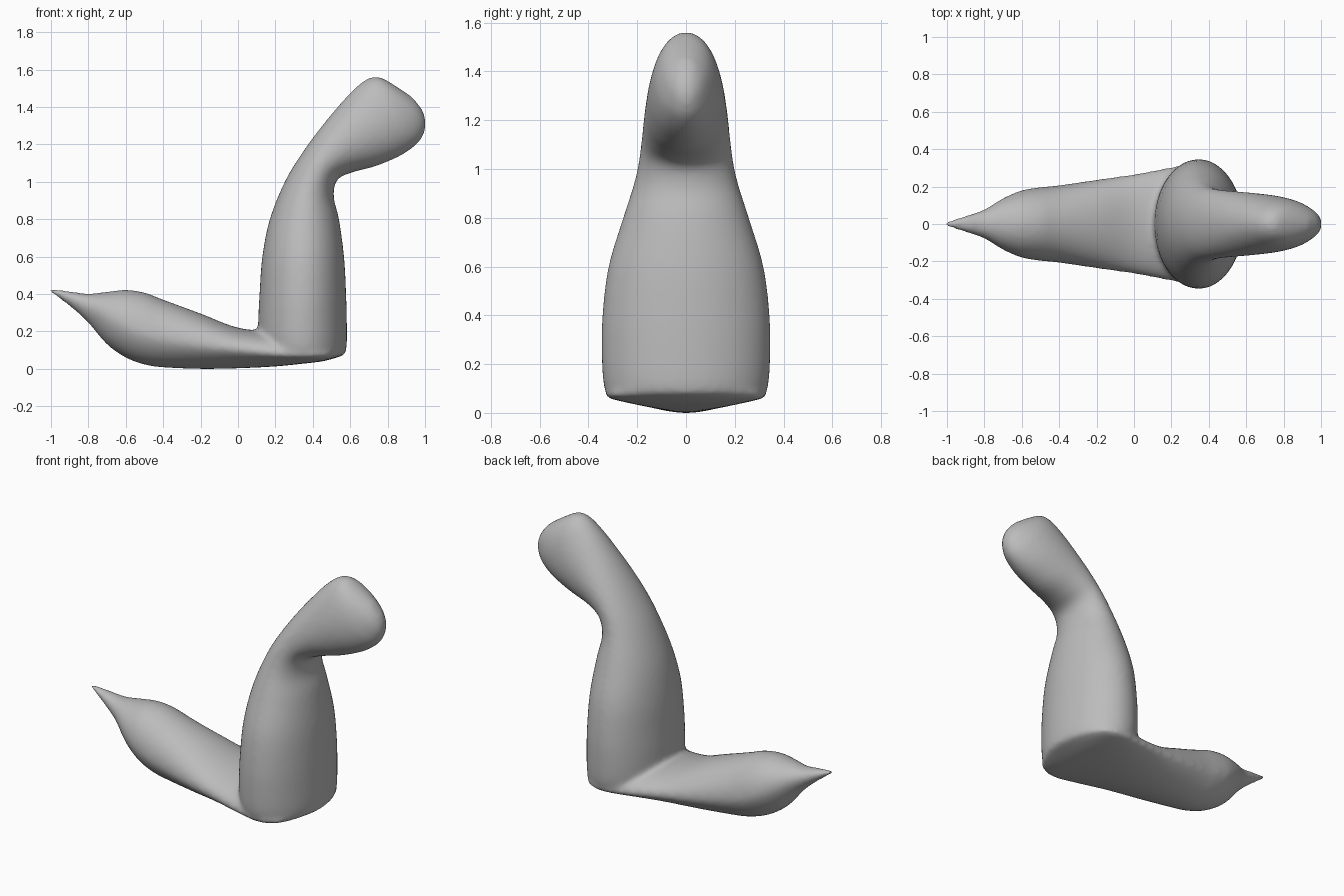
import bpy
import bmesh
import math
from mathutils import Vector

default = bpy.data.objects.get("Cube")
if default:
    bpy.data.objects.remove(default, do_unlink=True)

grey = bpy.data.materials.new("plain grey")
grey.use_nodes = True
COLOUR = (0.5, 0.5, 0.5, 1)
grey.diffuse_color = COLOUR
grey.node_tree.nodes["Principled BSDF"].inputs["Base Color"].default_value = COLOUR


def resample(rows, steps=5):
    """Catmull-Rom interpolation through the rows of section values."""
    rows = [Vector(r) for r in rows]
    out = []
    for i in range(len(rows) - 1):
        a, b = rows[max(i - 1, 0)], rows[i]
        c, d = rows[i + 1], rows[min(i + 2, len(rows) - 1)]
        for s in range(steps):
            t = s / steps
            out.append(b + t / 2 * ((c - a) + t * ((2 * a - 5 * b + 4 * c - d)
                                                  + t * (3 * b - a - 3 * c + d))))
    out.append(rows[-1])
    return out


def loft(bm, rings):
    """Skin a row of closed rings and cap both ends."""
    loops = [[bm.verts.new(p) for p in ring] for ring in rings]
    n = len(loops[0])
    for low, high in zip(loops, loops[1:]):
        for i in range(n):
            j = (i + 1) % n
            bm.faces.new((low[i], low[j], high[j], high[i]))
    bm.faces.new(loops[0][::-1])
    bm.faces.new(loops[-1])


ANGLES = [2 * math.pi * i / 48 for i in range(48)]


def torso_ring(row):
    """Ellipse spanning a back point and a front point."""
    bx, bz, fx, fz, width = row
    back, front = Vector((bx, 0, bz)), Vector((fx, 0, fz))
    mid, half = (back + front) / 2, (front - back) / 2
    return [mid + half * math.cos(a) + Vector((0, width * math.sin(a), 0)) for a in ANGLES]


def tail_ring(row):
    """Domed above its widest line, shallow keel below it."""
    x, bottom, wide, top, width = row
    ring = []
    for a in ANGLES:
        s = math.sin(a)
        z = wide + (top - wide) * s if s > 0 else wide - (wide - bottom) * abs(s) ** 1.25
        ring.append((x, width * math.cos(a), z))
    return ring


# Upright torso, neck and head: back x, back z, front x, front z, half width
TORSO = [
    (.13, .075, .572, .075, .325),
    (.11, .13, .582, .13, .34),
    (.108, .25, .582, .25, .346),
    (.115, .4, .578, .4, .343),
    (.13, .6, .567, .6, .318),
    (.17, .8, .54, .8, .258),
    (.25, 1, .512, .92, .208),
    (.34, 1.15, .53, 1.01, .187),
    (.45, 1.3, .61, 1.05, .176),
    (.55, 1.42, .74, 1.085, .165),
    (.62, 1.495, .87, 1.14, .152),
    (.69, 1.55, .955, 1.2, .132),
    (.755, 1.56, .99, 1.25, .107),
    (.84, 1.515, 1.005, 1.31, .075),
    (.93, 1.455, .99, 1.38, .03),
]

# Tail and base: x, bottom z, widest z, top z, half width
TAIL = [
    (-1.01, .415, .422, .43, .012),
    (-.9, .335, .38, .415, .045),
    (-.8, .245, .335, .402, .078),
    (-.7, .13, .28, .412, .138),
    (-.6, .06, .23, .422, .18),
    (-.5, .023, .19, .408, .197),
    (-.4, .008, .165, .37, .207),
    (-.2, 0, .13, .296, .237),
    (0, .003, .105, .22, .267),
    (.2, .013, .08, .2, .305),
    (.35, .028, .07, .2, .332),
    (.45, .04, .07, .2, .305),
    (.52, .058, .08, .2, .225),
    (.57, .075, .09, .2, .09),
]

bm = bmesh.new()
loft(bm, [torso_ring(r) for r in resample(TORSO)])
loft(bm, [tail_ring(r) for r in resample(TAIL)])
bmesh.ops.recalc_face_normals(bm, faces=bm.faces[:])
mesh = bpy.data.meshes.new("body_with_tail")
bm.to_mesh(mesh)
bm.free()
mesh.materials.append(grey)
body = bpy.data.objects.new("body_with_tail", mesh)
bpy.context.collection.objects.link(body)

# Fuse the two lofts into one skin and soften the joint
remesh = body.modifiers.new("fuse", 'REMESH')
remesh.mode = 'VOXEL'
remesh.voxel_size = 0.014
remesh.use_smooth_shade = True
soften = body.modifiers.new("soften", 'SMOOTH')
soften.factor = 0.5
soften.iterations = 10

bpy.context.view_layer.objects.active = body
body.select_set(True)
for name in ("fuse", "soften"):
    bpy.ops.object.modifier_apply(modifier=name)
bpy.ops.object.shade_smooth()
